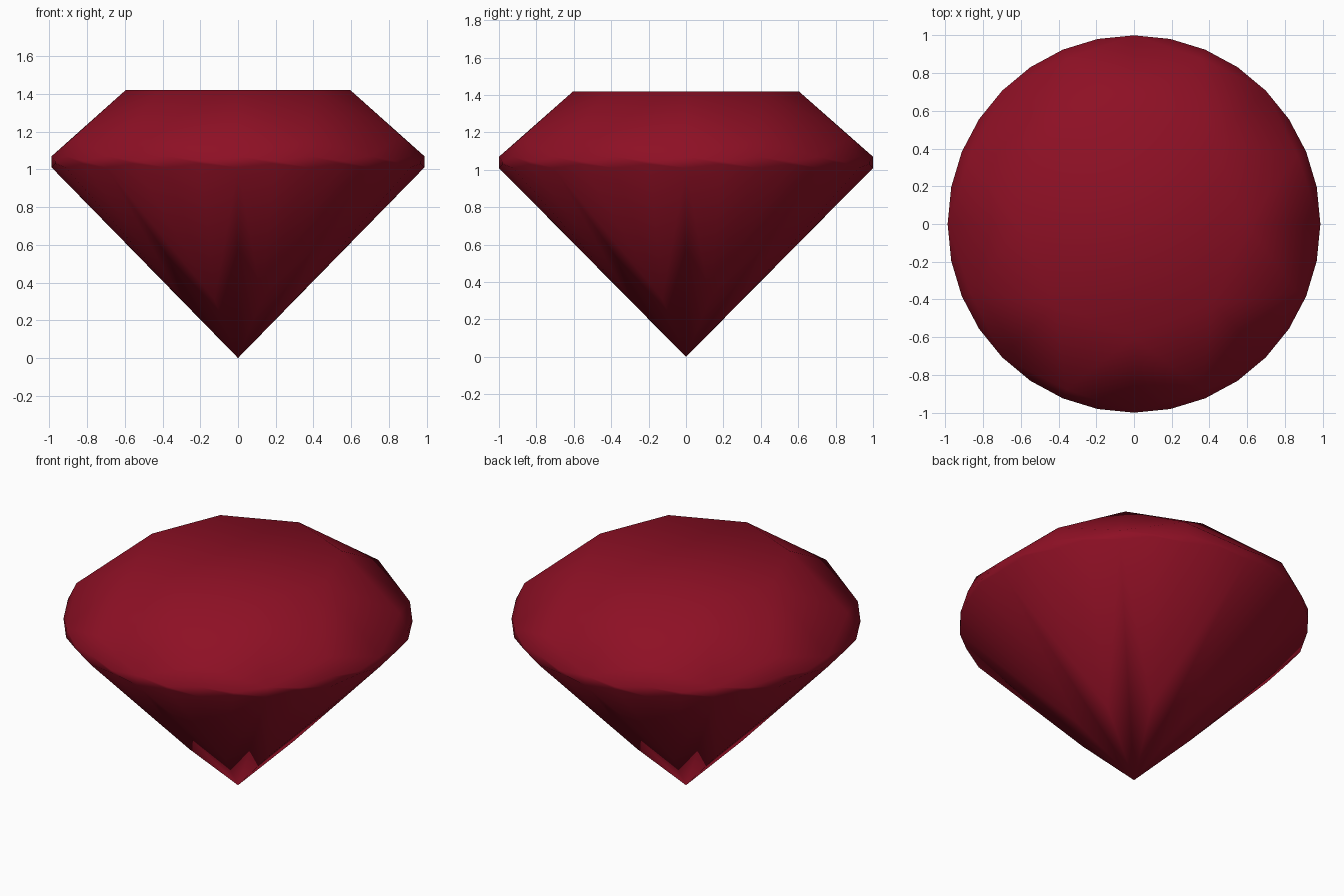
import bpy, bmesh
from math import cos, sin, tau

cube = bpy.data.objects.get("Cube")
if cube:
    bpy.data.objects.remove(cube)

MAINS = 8              # main facets around the stone
GIRDLE = MAINS * 4     # sides of the girdle
X_SCALE = 0.988        # the stone is a touch narrower in x

bm = bmesh.new()


def ring(count, radius, heights, offset=0.0):
    """Ring of vertices; heights repeat around the ring."""
    verts = []
    for i in range(count):
        a = tau * (i + offset) / count
        z = heights[i % len(heights)]
        verts.append(bm.verts.new((radius * cos(a) * X_SCALE, radius * sin(a), z)))
    return verts


def half_facets(mids, edge):
    """Pairs of facets fanning from each middle vertex to the girdle edge."""
    for k, mid in enumerate(mids):
        for start in (4 * k, 4 * k + 2):
            bm.faces.new([mid] + [edge[(start + j) % GIRDLE] for j in range(3)])


# Vertex rings from top to bottom; the girdle edges are scalloped
table = ring(MAINS, 0.603, [1.42])
crown_mid = ring(MAINS, 0.95, [1.175], 0.5)
girdle_top = ring(GIRDLE, 1.0, [1.07, 1.045])
girdle_low = ring(GIRDLE, 1.0, [1.01, 1.03])
pavilion_mid = ring(MAINS, 0.33, [0.31], 0.5)
culet = bm.verts.new((0, 0, 0))

# Table, star facets and kite facets of the crown, main facets of the pavilion
bm.faces.new(table)
for k in range(MAINS):
    bm.faces.new((table[k], crown_mid[k], table[(k + 1) % MAINS]))
    bm.faces.new((table[k], crown_mid[k - 1], girdle_top[4 * k], crown_mid[k]))
    bm.faces.new((culet, pavilion_mid[k], girdle_low[4 * k], pavilion_mid[k - 1]))

# Half facets above and below the girdle
half_facets(crown_mid, girdle_top)
half_facets(pavilion_mid, girdle_low)

# Girdle band
for i in range(GIRDLE):
    j = (i + 1) % GIRDLE
    bm.faces.new((girdle_top[i], girdle_top[j], girdle_low[j], girdle_low[i]))

bmesh.ops.recalc_face_normals(bm, faces=bm.faces)
for face in bm.faces:
    face.smooth = True

mesh = bpy.data.meshes.new("gemstone")
bm.to_mesh(mesh)
bm.free()
gem = bpy.data.objects.new("gemstone", mesh)
bpy.context.collection.objects.link(gem)

# Deep red material
color = (0.27, 0.005, 0.018, 1.0)
mat = bpy.data.materials.new("deep_red")
mat.use_nodes = True
mat.diffuse_color = color
mat.node_tree.nodes["Principled BSDF"].inputs["Base Color"].default_value = color
mesh.materials.append(mat)
